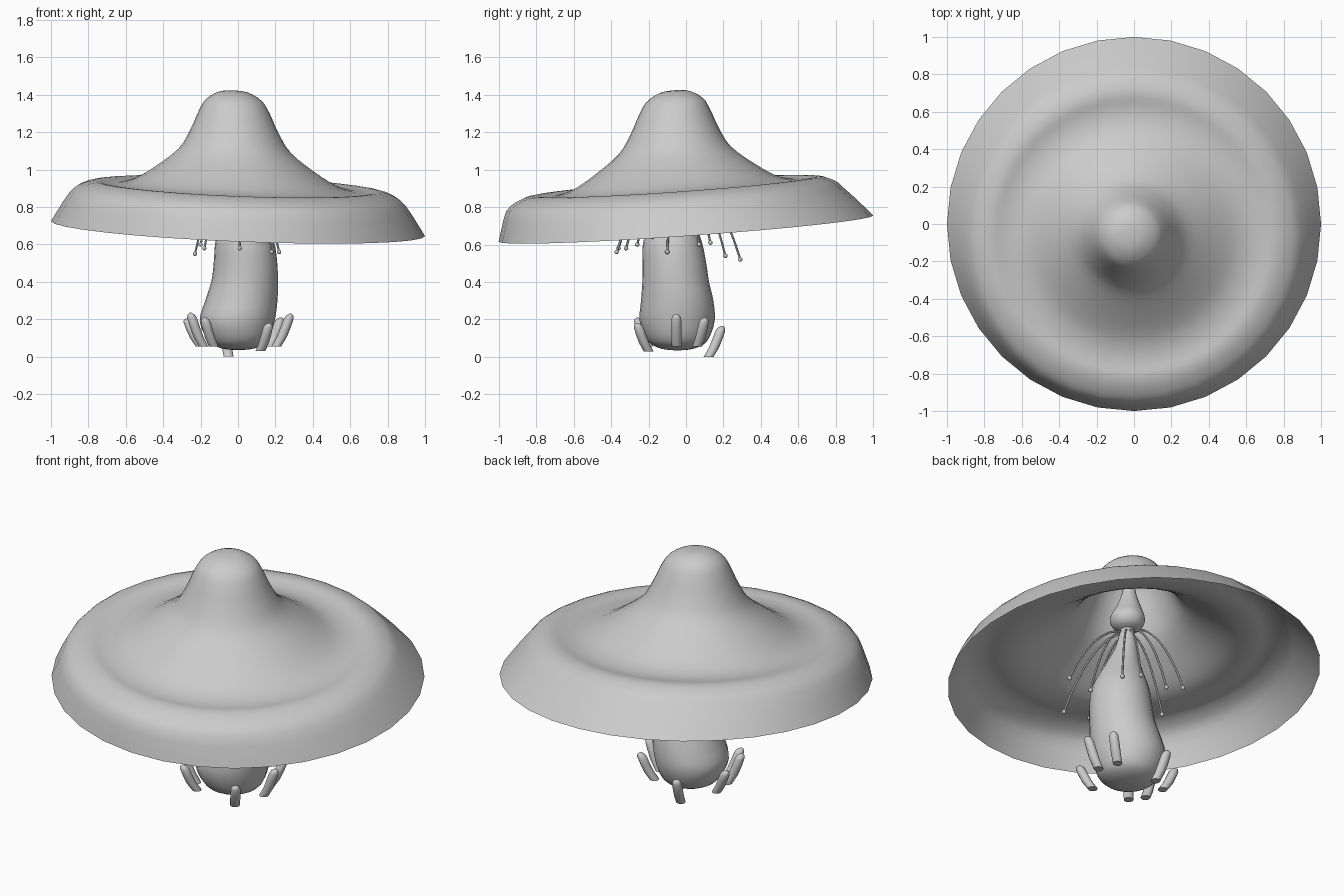
import bpy, bmesh, math
from mathutils import Vector

cube = bpy.data.objects.get("Cube")
if cube:
    bpy.data.objects.remove(cube)

grey = bpy.data.materials.new("plain_grey")
grey.use_nodes = True
COLOUR = (0.6, 0.6, 0.6, 1)
grey.diffuse_color = COLOUR
grey.node_tree.nodes["Principled BSDF"].inputs["Base Color"].default_value = COLOUR


def smooth(points, steps):
    """Resample a list of tuples along a smooth spline."""
    pts = [Vector(p) for p in points]
    out = []
    for i in range(len(pts) - 1):
        a, b, c, d = pts[max(i - 1, 0)], pts[i], pts[i + 1], pts[min(i + 2, len(pts) - 1)]
        for k in range(steps):
            t = k / steps
            out.append(b + (c - a) * t / 2 + (a * 2 - b * 5 + c * 4 - d) * t * t / 2
                       + (b * 3 - a - c * 3 + d) * t ** 3 / 2)
    return out + [pts[-1]]


def loft(name, rings, sides, height=lambda x, y, z: z, caps=(True, True)):
    """Join level rings (x, y, z, radius) into one surface."""
    bm = bmesh.new()
    loops = []
    for x, y, z, r in rings:
        loop = []
        for i in range(sides):
            a = math.tau * i / sides
            px, py = x + r * math.cos(a), y + r * math.sin(a)
            loop.append(bm.verts.new((px, py, height(px, py, z))))
        loops.append(loop)
    for low, high in zip(loops, loops[1:]):
        for i in range(sides):
            j = (i + 1) % sides
            bm.faces.new((low[i], low[j], high[j], high[i]))
    if caps[0]:
        bm.faces.new(loops[0][::-1])
    if caps[1]:
        bm.faces.new(loops[-1])
    mesh = bpy.data.meshes.new(name)
    bm.to_mesh(mesh)
    bm.free()
    obj = bpy.data.objects.new(name, mesh)
    bpy.context.collection.objects.link(obj)
    return finish(obj)


def finish(obj):
    obj.data.materials.clear()
    obj.data.materials.append(grey)
    bpy.ops.object.select_all(action='DESELECT')
    obj.select_set(True)
    bpy.context.view_layer.objects.active = obj
    bpy.ops.object.shade_smooth_by_angle(angle=math.radians(50))
    return obj


# Cap: open, tilted shell with a domed peak, shallow groove and turned-down brim
cap_profile = [(1, 0), (0.9, 0.16), (0.83, 0.212), (0.76, 0.23), (0.69, 0.222), (0.62, 0.225),
               (0.54, 0.25), (0.43, 0.318), (0.3, 0.42), (0.235, 0.525), (0.19, 0.625),
               (0.15, 0.69), (0.08, 0.732), (0.01, 0.741)]
cap_rings = []
for r, h in smooth(cap_profile, 3):
    shift = min(max(h, 0) / 0.16, 1)
    lean = max(0, 1 - r)
    cap_rings.append((-0.025 * lean, -0.06 * shift, h, r))
loft("cap", cap_rings, 32, lambda x, y, z: 0.685 - 0.04 * x + 0.07 * y + z, (False, True))

# Stem: swollen foot, bent shaft and thin neck
stem = [(0, -0.045, 0.035, 0.01), (0, -0.045, 0.045, 0.09), (0, -0.045, 0.085, 0.158),
        (-0.005, -0.047, 0.19, 0.2), (0.018, -0.047, 0.3, 0.193), (0.035, -0.055, 0.4, 0.178),
        (0.04, -0.062, 0.5, 0.17), (0.035, -0.072, 0.62, 0.155), (0.02, -0.07, 0.76, 0.1),
        (0.005, -0.06, 0.88, 0.06), (0, -0.055, 1.0, 0.035)]
loft("stem", smooth(stem, 3), 24)

# Pear-shaped knob joining the neck to the inside of the cap
knob = [(0, -0.055, 0.99, 0.03), (0, -0.055, 1.01, 0.075), (0, -0.055, 1.06, 0.095),
        (-0.01, -0.057, 1.13, 0.07), (-0.015, -0.06, 1.22, 0.04), (-0.02, -0.06, 1.34, 0.02)]
loft("knob", smooth(knob, 3), 20)

# Toes around the foot: inner bottom point, lean away from the stem, length
toes = [(0.205, -0.05, 0.055, 0.175), (0.165, 0.06, 0.055, 0.155), (0.12, -0.2, 0.03, 0.15),
        (-0.13, -0.2, 0.055, 0.155), (-0.185, -0.125, 0.055, 0.18), (-0.2, 0.0, 0.055, 0.15),
        (-0.05, 0.12, 0.0, 0.165)]
for n, (x, y, z, length) in enumerate(toes):
    out = Vector((x, y + 0.045)).normalized()
    rings = []
    for t, r in [(0, 0.026), (0.3, 0.027), (0.6, 0.027), (0.85, 0.026), (0.94, 0.02), (1, 0.006)]:
        lean = 0.075 * t ** 0.75
        rings.append((x + out.x * lean, y + out.y * lean, z + length * t, r))
    loft(f"toe_{n + 1}", rings, 12)

# Drooping filaments, each with a bead at its tip
tips = [(0.18, -0.37, 0.56), (0.01, -0.36, 0.58), (-0.18, -0.32, 0.58), (-0.2, -0.26, 0.6),
        (-0.23, -0.04, 0.55), (-0.05, 0.21, 0.54), (-0.1, 0.29, 0.52), (0.3, -0.18, 0.64),
        (0.22, -0.1, 0.56), (0.14, 0.07, 0.6), (0.06, 0.13, 0.61)]
neck = Vector((0, -0.055, 0.98))
for n, tip in enumerate(tips):
    tip = Vector(tip)
    path = [neck]
    for t, drop in [(0.3, 0.05), (0.6, 0.3), (0.85, 0.68), (1, 1)]:
        p = neck.lerp(tip, t)
        p.z = neck.z + (tip.z - neck.z) * drop
        path.append(p)
    curve = bpy.data.curves.new(f"filament_{n + 1}", 'CURVE')
    curve.dimensions = '3D'
    curve.bevel_depth = 0.006
    curve.bevel_resolution = 1
    pts = smooth(path, 4)
    spline = curve.splines.new('POLY')
    spline.points.add(len(pts) - 1)
    for sp, p in zip(spline.points, pts):
        sp.co = (*p, 1)
    obj = bpy.data.objects.new(f"filament_{n + 1}", curve)
    bpy.context.collection.objects.link(obj)
    bpy.ops.object.select_all(action='DESELECT')
    obj.select_set(True)
    bpy.context.view_layer.objects.active = obj
    bpy.ops.object.convert(target='MESH')
    finish(bpy.context.object)
    bpy.ops.mesh.primitive_uv_sphere_add(segments=10, ring_count=6, radius=0.012, location=tip)
    bpy.context.object.name = f"filament_bead_{n + 1}"
    finish(bpy.context.object)
